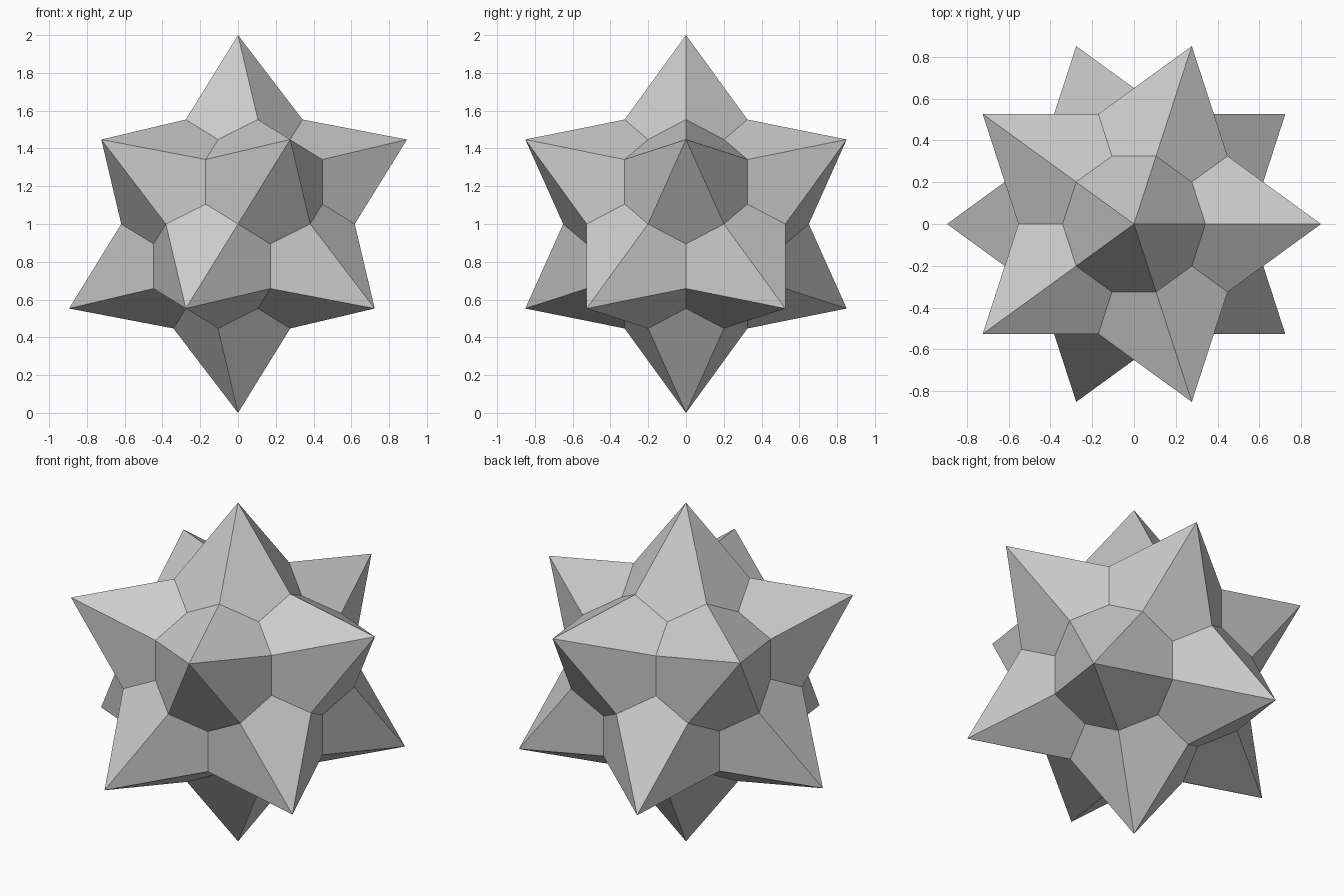
import bpy
import bmesh
import math
from itertools import combinations
from mathutils import Vector

if "Cube" in bpy.data.objects:
    bpy.data.objects.remove(bpy.data.objects["Cube"])

TIP_R, RIDGE_R, PIT_R = 1.0, 0.65, 0.5625
CENTRE = Vector((0, 0, 1))

# Twelve spike directions: two poles and two staggered rings of five
s = 1 / math.sqrt(5)
tips = [Vector((0, 0, 1)), Vector((0, 0, -1))]
for i in range(5):
    a = math.radians(72 * i)
    ring = Vector((2 * s * math.cos(a), 2 * s * math.sin(a), s))
    tips += [ring, -ring]

bm = bmesh.new()


def add_vert(direction, radius):
    return bm.verts.new(CENTRE + direction.normalized() * radius)


def adjacent(i, j):
    return tips[i].dot(tips[j]) > 0.4


tip_verts = [add_vert(t, TIP_R) for t in tips]

# Low points on the ridges joining neighbouring spikes
ridge = {frozenset(p): add_vert(tips[p[0]] + tips[p[1]], RIDGE_R)
         for p in combinations(range(12), 2) if adjacent(*p)}

# Pits between each three spikes, with one kite face per spike
for tri in combinations(range(12), 3):
    if not all(adjacent(i, j) for i, j in combinations(tri, 2)):
        continue
    pit = add_vert(sum((tips[i] for i in tri), Vector()), PIT_R)
    for k in range(3):
        a, b, c = tri[k], tri[k - 2], tri[k - 1]
        if tips[a].cross(tips[b]).dot(tips[c]) < 0:
            b, c = c, b
        bm.faces.new((tip_verts[a], ridge[frozenset((a, b))],
                      pit, ridge[frozenset((a, c))]))

bm.normal_update()
mesh = bpy.data.meshes.new("spiked_star")
bm.to_mesh(mesh)
bm.free()
star = bpy.data.objects.new("spiked_star", mesh)
bpy.context.collection.objects.link(star)
